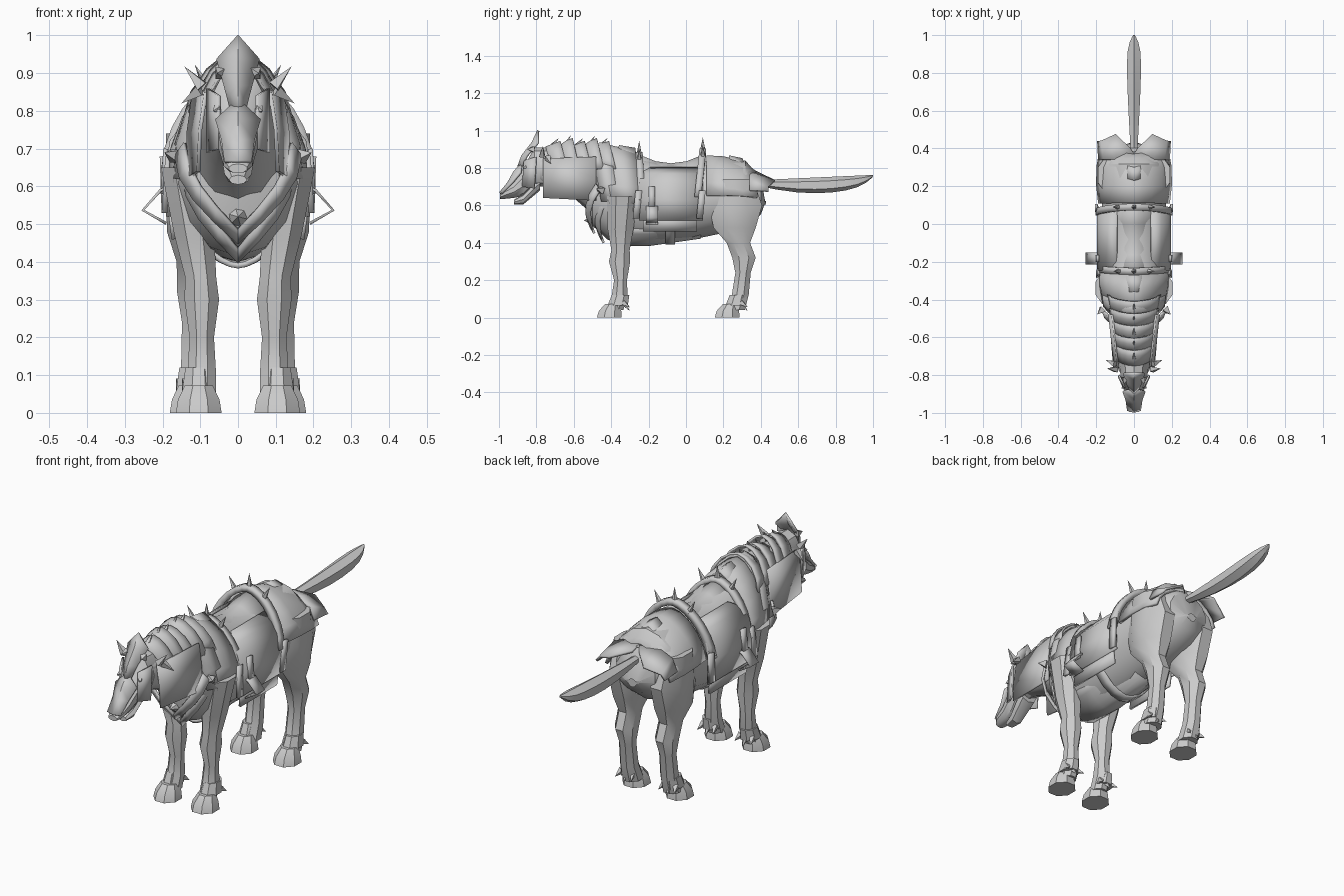
import bpy, bmesh
from math import sin, cos, pi, radians, sqrt
from mathutils import Vector

if "Cube" in bpy.data.objects:
    bpy.data.objects.remove(bpy.data.objects["Cube"])

shade = (0.6, 0.6, 0.6, 1)
grey = bpy.data.materials.new("plain_grey")
grey.use_nodes = True
grey.diffuse_color = shade
grey.node_tree.nodes["Principled BSDF"].inputs["Base Color"].default_value = shade

SIDES = (("left", 1), ("right", -1))
SADDLE_FRONT, SADDLE_BACK = -.25, .09
CORE = .62  # height of the centre of the barding arches


def finish(name, verts, faces, thick=0):
    bm = bmesh.new()
    points = [bm.verts.new(v) for v in verts]
    for face in faces:
        bm.faces.new([points[i] for i in face])
    bmesh.ops.remove_doubles(bm, verts=bm.verts, dist=.0005)
    bmesh.ops.recalc_face_normals(bm, faces=bm.faces)
    mesh = bpy.data.meshes.new(name)
    bm.to_mesh(mesh)
    bm.free()
    mesh.materials.append(grey)
    for polygon in mesh.polygons:
        polygon.use_smooth = True
    mesh.set_sharp_from_angle(angle=radians(35))
    part = bpy.data.objects.new(name, mesh)
    bpy.context.collection.objects.link(part)
    if thick:
        solid = part.modifiers.new("thickness", "SOLIDIFY")
        solid.thickness, solid.offset = thick, 0


def skin(name, rings, closed=True, thick=0):
    """Join rings of equal length; closed rings get end caps."""
    n = len(rings[0])
    verts = [v for ring in rings for v in ring]
    faces = []
    for start in range(0, len(verts) - n, n):
        for i in range(n if closed else n - 1):
            j = (i + 1) % n
            faces.append((start + i, start + j, start + n + j, start + n + i))
    if closed:
        faces += [tuple(range(n)), tuple(range(len(verts) - n, len(verts)))]
    finish(name, verts, faces, thick)


def along_y(name, sections, n=12):
    """Sections: y, bottom z, top z, half width."""
    turns = [2 * pi * i / n for i in range(n)]
    skin(name, [[(w * sin(a), y, (low + top) / 2 + (top - low) / 2 * cos(a)) for a in turns]
                for y, low, top, w in sections])


def along_z(name, sections, n=8):
    """Sections: z, centre x, centre y, half depth, half width."""
    turns = [2 * pi * (i + .5) / n for i in range(n)]
    skin(name, [[(x + 1.06 * w * cos(a), y + 1.06 * depth * sin(a), z) for a in turns]
                for z, x, y, depth, w in sections])


def arc(a, w):
    """Half width of a slightly peaked arch at angle a."""
    return w * abs(sin(a)) ** 1.2 * (1 if a > 0 else -1)


def shell(name, span, sections, z=CORE, shift=0, thick=.015, n=10):
    """Open arch. Sections: y, half width, rise; shift moves the ends backward."""
    angles = [radians(span) * (2 * i / n - 1) for i in range(n + 1)]
    skin(name, [[(arc(a, w), y + shift * (1 - cos(a)), z + rise * cos(a)) for a in angles]
                for y, w, rise in sections], False, thick)


def strip(name, edge_a, edge_b, s, thick=.012):
    """Plate between two edge lines of equal length."""
    skin(name, [[(s * x, y, z) for x, y, z in edge] for edge in (edge_a, edge_b)], False, thick)


def drape(name, profile, front, back, s, thick=.012):
    """Plate with an x, z profile drawn out from front to back."""
    strip(name, [(x, front, z) for x, z in profile], [(x, back, z) for x, z in profile], s, thick)


def spike(name, base, tip, radius, n=5):
    base, tip = Vector(base), Vector(tip)
    axis = (tip - base).normalized()
    u = axis.orthogonal().normalized()
    v = axis.cross(u)
    turns = [2 * pi * i / n for i in range(n)]
    ring = [base + radius * (u * cos(a) + v * sin(a)) for a in turns]
    finish(name, ring + [tip], [(i, (i + 1) % n, n) for i in range(n)] + [tuple(range(n))])


# Trunk: rounded at both ends, dipped back, rising belly
trunk = []
steps = 9
for k in range(steps + 1):
    t = .998 * sin(pi * (k / steps - .5))
    full = sqrt(1 - t ** 8)
    rear = max(t, 0)
    top = .65 + (.15 + .15 * abs(t)) * full - .1 * rear * rear
    trunk.append((-.05 + .48 * t, .65 - (.25 - .1 * rear) * full, top, .175 * full))
along_y("body", trunk, 14)

# Neck, head and jaw
along_y("neck", [(-.44, .5, .91, .13), (-.6, .64, .92, .11), (-.78, .71, .89, .08)])
along_y("head", [(-.74, .7, .91, .08), (-.81, .7, .91, .075), (-.87, .65, .8, .055),
                 (-.92, .64, .73, .045), (-.97, .635, .69, .04), (-.995, .635, .66, .025)], 10)
along_y("lower_jaw", [(-.78, .68, .76, .05), (-.87, .605, .66, .036), (-.92, .605, .63, .024)], 8)

# Long blade-like tail with a blunt, upswept end
tail = []
for k in range(steps + 1):
    t = sin(pi / 2 * k / steps)
    tip = t ** 12
    tail.append((.38 + .62 * t, .705 - .04 * sin(pi * t) + .05 * tip, .735 + .028 * t,
                 (.02 + .026 * sin(pi / 2 * t)) * (1 - .9 * tip)))
along_y("tail", tail, 6)


def ridge(name, rows):
    """Folded face plate. Rows: half width, side y, middle y, z."""
    skin(name, [[(-w, side, z), (0, middle, z), (w, side, z)] for w, side, middle, z in rows], False, .012)


# Face armour
ridge("crest", [(0, -.79, -.79, 1), (.055, -.79, -.82, .935), (.035, -.85, -.875, .865),
                (.02, -.875, -.895, .81)])
ridge("nose_plate", [(0, -.875, -.875, .83), (.058, -.885, -.92, .775), (.042, -.93, -.95, .72),
                     (.035, -.985, -.995, .665)])

# Overlapping mane plates with raised back edges
for i in range(5):
    y, w = -.75 + i * .065, .09 + i * .009
    raised = .16 + .015 * (i % 2)
    shell(f"mane_plate_{i}", 85, [(y, w, .13), (y + .05, w + .008, raised - .01), (y + .08, w + .012, raised)],
          z=.78, shift=.04, thick=.01, n=8)
    spike(f"mane_spike_{i}", (0, y + .035, .92), (0, y + .07, .8 + raised), .014, 4)

# Shoulder barding in two layers, with a plate on the withers
shell("front_collar", 90, [(-.5, .14, .28), (-.46, .165, .31), (-.41, .17, .31)], shift=.05)
shell("rear_collar", 92, [(-.43, .165, .3), (-.34, .18, .28), (-.27, .18, .26)], shift=.02)
shell("withers_plate", 50, [(-.36, .1, .295), (-.27, .1, .28)], n=4)

# Chest ornament and sweeping chest bands
spike("chest_ornament", (0, -.5, .52), (0, -.545, .52), .028, 6)
for side, s in SIDES:
    for label, low, reach, inset in (("upper", .45, .165, 0), ("lower", .4, .145, .05)):
        lower_edge, upper_edge = [], []
        for k in range(5):
            t = k / 4
            x, z = reach * sin(pi * t / 2), low + .23 * t
            y = -.49 + inset - .12 * t + .15 * t * t
            lower_edge.append((x, y, z))
            upper_edge.append((x * .85, y - .02, z + .035))
        strip(f"{label}_chest_band_{side}", lower_edge, upper_edge, s)

# Saddle seat, girth and belly plate
middle = (SADDLE_FRONT + SADDLE_BACK) / 2
half = SADDLE_BACK - middle
shell("saddle_seat", 58, [(middle + half * t, .13 + .015 * t * t, .195 + .045 * t * t)
                          for t in (-1, -.5, 0, .5, 1)], thick=.02)
shell("girth", 95, [(-.11, .176, -.212), (-.06, .176, -.212)], z=.61)
shell("belly_plate", 55, [(-.36, .15, -.22), (-.2, .155, -.22), (.08, .15, -.18)], z=.61)

# Saddle panels, flaps and angular stirrups
for side, s in SIDES:
    drape(f"saddle_panel_{side}", [(.09, .8), (.14, .765), (.175, .72), (.19, .63), (.185, .52)],
          SADDLE_FRONT, SADDLE_BACK, s)
    drape(f"lower_flap_{side}", [(.18, .54), (.17, .46)], -.23, .06, s)
    drape(f"stirrup_{side}", [(.19, .595), (.205, .59), (.252, .537), (.19, .502)], -.215, -.15, s, .008)
    drape(f"stirrup_strap_{side}", [(.192, .7), (.2, .58)], -.2, -.165, s)

# Saddle arches with three spikes each
for label, y, w, rise, lean in (("front", SADDLE_FRONT, .175, .25, .015), ("rear", SADDLE_BACK, .19, .27, -.03)):
    shell(f"{label}_saddle_arch", 85, [(y - .018, w, rise), (y + .018, w, rise)], shift=lean, thick=.03, n=14)
    for place, a in (("right", -.5), ("middle", 0), ("left", .5)):
        out = Vector((sin(a), 0, cos(a)))
        base = Vector((arc(a, w), y, CORE + rise * cos(a)))
        spike(f"{label}_arch_spike_{place}", base, base + out * .075, .016)
    for side, s in SIDES:
        strip(f"{label}_arch_strap_{side}", [(w + .01, y - .02, .68), (.195, y - .035, .53)],
              [(w + .01, y + .015, .68), (.195, y, .53)], s, .015)

# Rump armour, split around the tail
shell("rump_plate", 82, [(.11, .185, .24), (.2, .195, .235), (.3, .195, .21), (.38, .18, .15)])
shell("rump_ridge", 45, [(.23, .09, .24), (.3, .09, .225)], shift=.1, n=4)
for side, s in SIDES:
    strip(f"rump_lobe_{side}", [(0, .37, .78), (.09, .34, .77), (.16, .34, .74), (.185, .34, .68)],
          [(.02, .4, .75), (.095, .475, .73), (.17, .44, .7), (.19, .44, .675)], s)

# Hanging neck panels and cheek guards
for side, s in SIDES:
    strip(f"neck_panel_{side}", [(.085, -.765, .85), (.1, -.765, .75), (.105, -.765, .64)],
          [(.115, -.48, .86), (.132, -.48, .74), (.128, -.48, .625)], s, .01)
    strip(f"cheek_guard_{side}", [(.05, -.865, .84), (.08, -.8, .86)],
          [(.05, -.875, .7), (.08, -.81, .69)], s, .01)
    # Pointed details on the head and shoulders
    for label, base, tip, radius in (
            ("ear_spike", (.095, -.77, .865), (.142, -.765, .918), .02),
            ("cheek_spike", (.1, -.74, .855), (.15, -.72, .82), .02),
            ("head_boss", (.045, -.815, .9), (.055, -.85, .9), .022),
            ("eye", (.055, -.86, .805), (.066, -.872, .8), .014),
            ("shoulder_stud", (.165, -.45, .68), (.195, -.48, .69), .025)):
        spike(f"{label}_{side}", (s * base[0], *base[1:]), (s * tip[0], *tip[1:]), radius, 4)

# Legs: z, centre y and half depth; the width follows the depth
FRONT_LEG = [(.65, -.34, .085), (.47, -.35, .07), (.36, -.35, .05), (.3, -.355, .058),
             (.2, -.35, .035), (.11, -.355, .044), (.04, -.38, .045)]
HIND_LEG = [(.74, .26, .1), (.6, .265, .145), (.48, .26, .115), (.4, .28, .064),
            (.32, .31, .064), (.24, .305, .042), (.12, .29, .046), (.04, .26, .055)]
for side, s in SIDES:
    for label, x, rows, toe, lean in (("front", .096, FRONT_LEG, -.48, .15), ("hind", .112, HIND_LEG, .15, .02)):
        along_z(f"{label}_leg_{side}", [(z, s * (x + lean * max(0, z - .34)), y, depth, min(.075, .012 + .6 * depth))
                                        for z, y, depth in rows])
        x = s * (x + .008)
        along_z(f"{label}_hoof_{side}", [(.036 * i, x, toe + .07 + .004 * i * i, .068 - .007 * i * i,
                                          .062 - .006 * i * i) for i in range(3)])
        # Fetlock cuff and claws
        heel = toe + .13
        along_z(f"{label}_fetlock_{side}", [(.12, x, heel, .048, .036), (.065, x, heel - .015, .055, .044)])
        for place, i in (("inner", -s), ("middle", 0), ("outer", s)):
            spike(f"{label}_{place}_claw_{side}", (x + i * .03, heel + .015, .08),
                  (x + i * .045, heel + .05, .035 + .02 * abs(i)), .018, 4)
